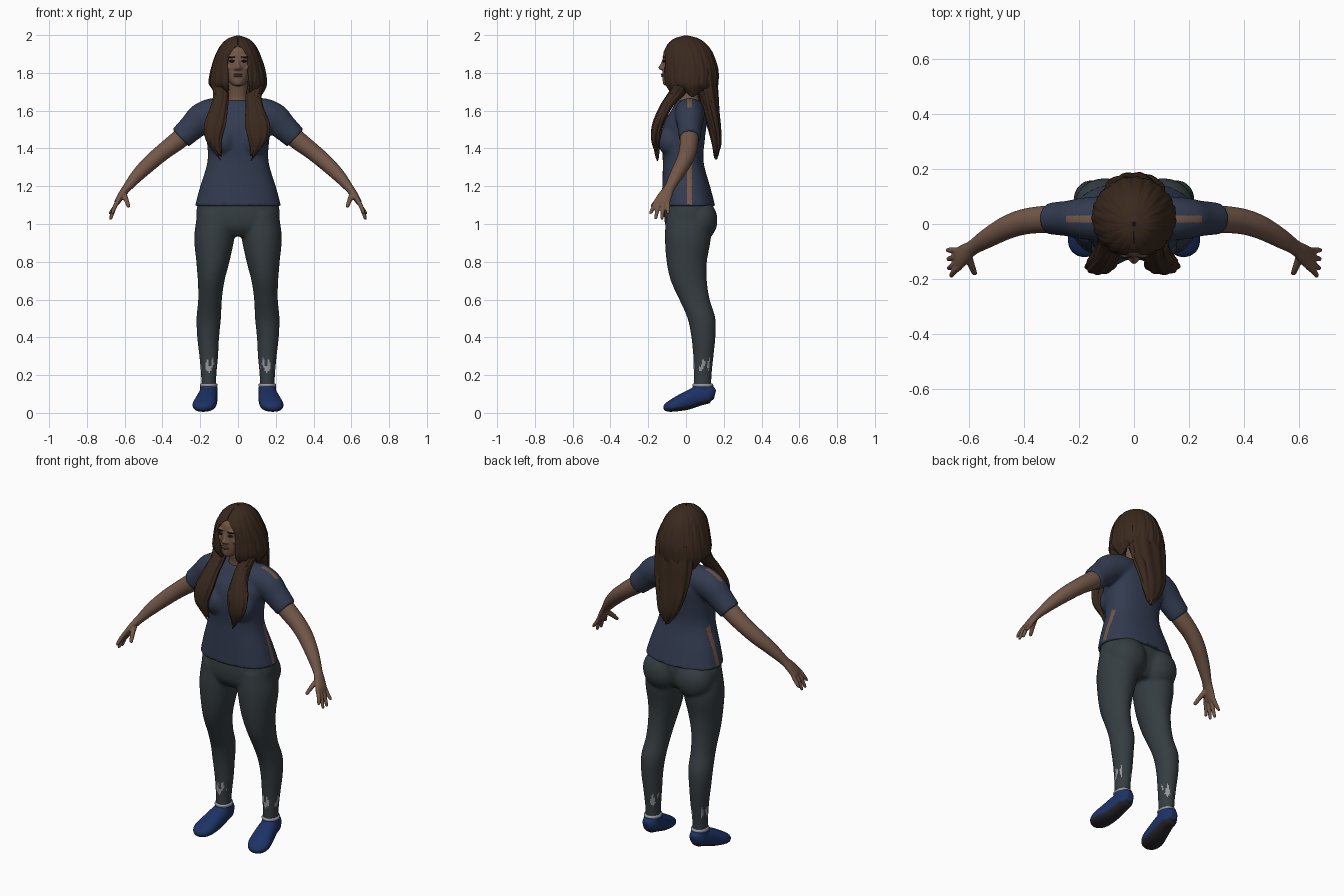
import bpy, bmesh, math, random
from mathutils import Vector, Matrix

if "Cube" in bpy.data.objects:
    bpy.data.objects.remove(bpy.data.objects["Cube"])

random.seed(4)


def material(name, r, g, b):
    m = bpy.data.materials.new(name)
    m.diffuse_color = (r, g, b, 1)
    m.use_nodes = True
    m.node_tree.nodes["Principled BSDF"].inputs["Base Color"].default_value = m.diffuse_color
    return m


SKIN = material("skin", .17, .095, .065)
SHIRT = material("shirt_blue", .032, .044, .08)
PANTS = material("legging_grey", .036, .047, .053)
HAIR = material("hair_brown", .042, .022, .013)
SHOE = material("shoe_blue", .012, .032, .13)
SOLE = material("sole_dark", .02, .02, .025)
TRIM = material("light_grey", .3, .3, .34)
DARK = material("eye_dark", .01, .008, .007)
LIP = material("lip", .15, .06, .05)


def spline(keys, steps):
    """Smooth (Catmull-Rom) interpolation through tuples."""
    out = []
    for i in range(len(keys) - 1):
        p = [keys[max(0, min(len(keys) - 1, i + d))] for d in (-1, 0, 1, 2)]
        for s in range(steps):
            t = s / steps
            out.append([.5 * (2 * b + (c - a) * t + (2 * a - 5 * b + 4 * c - d) * t * t
                              + (3 * b - a - 3 * c + d) * t ** 3) for a, b, c, d in zip(*p)])
    return out + [list(keys[-1])]


def loft(bm, keys, side=1, flat=False, ref=(0, 1, 0), n=24, steps=6, power=1, ridge=0, waves=9):
    """Closed tube through rings (x, y, z, half width, half depth along ref)."""
    pts, ref, rings = spline(keys, steps), Vector(ref), []
    for i, (x, y, z, a, b) in enumerate(pts):
        a, b = max(a, .002), max(b, .002)
        t = Vector(pts[min(i + 1, len(pts) - 1)][:3]) - Vector(pts[max(i - 1, 0)][:3])
        t = Vector((0, 0, 1)) if flat else t.normalized()
        v = (ref - t * ref.dot(t)).normalized()
        u = t.cross(v)
        ring = []
        for k in range(n):
            th = 2 * math.pi * k / n
            c, s = math.cos(th), math.sin(th)
            f = 1 + ridge * math.cos(waves * th + i * .12)
            p = Vector((x, y, z)) + u * a * f * math.copysign(abs(c) ** power, c) \
                + v * b * f * math.copysign(abs(s) ** power, s)
            ring.append(bm.verts.new((p.x * side, p.y, p.z)))
        rings.append(ring)
    for r, q in zip(rings, rings[1:]):
        for k in range(n):
            bm.faces.new((r[k], r[(k + 1) % n], q[(k + 1) % n], q[k]))
    bm.faces.new(rings[0])
    bm.faces.new(rings[-1])


def ball(bm, c, r):
    bmesh.ops.create_uvsphere(bm, u_segments=24, v_segments=14, radius=1,
                              matrix=Matrix.Translation(c) @ Matrix.Diagonal((*r, 1)))


def finish(bm, name, mat, voxel=0, smooth=4, paint=None, paint_mat=None):
    """Turn a bmesh into an object; optionally fuse its volumes and paint faces."""
    bmesh.ops.recalc_face_normals(bm, faces=bm.faces)
    me = bpy.data.meshes.new(name)
    bm.to_mesh(me)
    bm.free()
    ob = bpy.data.objects.new(name, me)
    bpy.context.collection.objects.link(ob)
    if voxel:
        rm = ob.modifiers.new("fuse", 'REMESH')
        rm.mode, rm.voxel_size = 'VOXEL', voxel
        sm = ob.modifiers.new("soften", 'SMOOTH')
        sm.factor, sm.iterations = .5, smooth
        dg = bpy.context.evaluated_depsgraph_get()
        ob_mesh = bpy.data.meshes.new_from_object(ob.evaluated_get(dg))
        ob.modifiers.clear()
        ob.data = ob_mesh
    ob.data.materials.clear()
    ob.data.materials.append(mat)
    if paint:
        ob.data.materials.append(paint_mat)
    for p in ob.data.polygons:
        p.use_smooth = True
        p.material_index = 1 if paint and paint(p.center, p.normal) else 0
    return ob


# Shirt: torso, bust and sleeves, with a shoulder stripe
bm = bmesh.new()
loft(bm, [(0, .013, 1.095, .228, .142), (0, .002, 1.19, .203, .128), (0, -.015, 1.33, .162, .108),
          (0, -.015, 1.45, .166, .115), (0, -.002, 1.54, .178, .112), (0, .015, 1.61, .15, .088),
          (0, .02, 1.655, .085, .068)], flat=True, power=.86, n=40)
for s in (1, -1):
    ball(bm, (s * .08, -.075, 1.44), (.078, .075, .085))
    loft(bm, [(.03, .02, 1.59, .06, .07), (.12, .02, 1.59, .078, .08), (.19, .02, 1.56, .082, .075),
              (.24, .02, 1.515, .072, .065), (.305, .02, 1.455, .063, .058)], s)
finish(bm, "shirt", SHIRT, .009, 6,
       lambda c, n: n.z > .2 and abs(c.y - .018) < .011 and .15 < abs(c.x) < .25, SKIN)

# Leggings: pelvis, buttocks and legs, with pale patches at the ankles
bm = bmesh.new()
loft(bm, [(0, .012, 1.14, .205, .12), (0, .012, 1.05, .222, .128), (0, .01, .98, .2, .115),
          (0, .01, .935, .1, .08)], flat=True, power=.88, n=40)
for s in (1, -1):
    ball(bm, (s * .105, .07, 1.02), (.112, .097, .115))
    loft(bm, [(.11, .01, 1.06, .105, .115), (.125, .01, .93, .107, .122), (.133, .004, .8, .088, .107),
              (.142, .015, .7, .071, .096), (.148, .045, .6, .063, .081), (.155, .082, .5, .065, .074),
              (.158, .092, .4, .058, .064), (.155, .092, .3, .05, .054), (.155, .088, .2, .041, .048),
              (.155, .088, .12, .04, .046)], s, flat=True)


def patch(c, n):
    th = math.atan2(c.y - .09, abs(c.x) - .155)
    lo, hi = .235 + .02 * math.sin(5 * th), .265 + .025 * math.sin(9 * th + 1)
    return lo < c.z < hi and math.sin(3 * th + 1) > -.3


finish(bm, "leggings", PANTS, .009, 6, patch, TRIM)

for s, tag in ((1, "left"), (-1, "right")):
    # Shoe with dark sole and pale ankle collar
    bm = bmesh.new()
    loft(bm, [(.155, .153, .095, .02, .025), (.155, .125, .1, .042, .048), (.158, .07, .09, .05, .052),
              (.168, 0, .063, .058, .048), (.18, -.06, .042, .062, .036), (.187, -.1, .029, .045, .024),
              (.19, -.118, .024, .016, .01)], s, ref=(0, 0, 1), power=.85)
    loft(bm, [(.156, .08, .08, .046, .06), (.155, .088, .12, .046, .056), (.155, .09, .148, .045, .053)],
         s, flat=True)
    finish(bm, "shoe_" + tag, SHOE, .005, 4, lambda c, n: n.z < -.45, SOLE)
    bm = bmesh.new()
    loft(bm, [(.155, .089, .138, .045, .053), (.155, .089, .147, .0475, .056), (.155, .089, .155, .043, .051)],
         s, flat=True, steps=3)
    finish(bm, "shoe_collar_" + tag, TRIM)

    # Arm, palm, fingers and thumb
    bm = bmesh.new()
    loft(bm, [(.2, .02, 1.55, .05, .05), (.3, .018, 1.457, .051, .05), (.39, .01, 1.387, .045, .047),
              (.46, -.012, 1.328, .042, .043), (.53, -.05, 1.26, .035, .036), (.585, -.085, 1.195, .024, .028),
              (.612, -.105, 1.16, .02, .035), (.637, -.125, 1.12, .016, .042), (.645, -.13, 1.105, .01, .036)], s)
    tips = [(-.187, 1.06, .664), (-.16, 1.034, .672), (-.127, 1.032, .674), (-.095, 1.058, .676)]
    for i, (ty, tz, tx) in enumerate(tips):
        by = -.156 + i * .02
        loft(bm, [(.634, by, 1.125, .012, .012), (.653, (by + ty) / 2, 1.09, .0115, .0115),
                  (tx, ty, tz, .009, .009), (tx + .001, ty, tz - .006, .005, .005)], s, n=12, steps=4)
    loft(bm, [(.605, -.11, 1.16, .016, .016), (.592, -.148, 1.128, .013, .014), (.58, -.178, 1.096, .01, .01),
              (.578, -.184, 1.09, .005, .005)], s, n=12, steps=4)
    finish(bm, "arm_" + tag, SKIN, .0045, 4)

    # Eye and brow
    bm = bmesh.new()
    ball(bm, (s * .032, -.116, 1.862), (.015, .008, .006))
    ball(bm, (s * .034, -.119, 1.884), (.02, .007, .004))
    finish(bm, "eye_and_brow_" + tag, DARK)

# Head and neck
bm = bmesh.new()
loft(bm, [(0, -.085, 1.732, .025, .028), (0, -.065, 1.752, .047, .058), (0, -.045, 1.795, .066, .08),
          (0, -.025, 1.865, .078, .098), (0, -.02, 1.925, .075, .093), (0, -.01, 1.968, .04, .05)], flat=True)
loft(bm, [(0, .015, 1.58, .1, .07), (0, .015, 1.65, .062, .058), (0, .005, 1.7, .052, .054),
          (0, -.01, 1.79, .052, .06)], flat=True)
loft(bm, [(0, -.113, 1.88, .009, .01), (0, -.122, 1.85, .01, .012), (0, -.131, 1.828, .015, .015),
          (0, -.125, 1.815, .014, .01)], flat=True, n=14)
for s in (1, -1):
    ball(bm, (s * .014, -.124, 1.823), (.009, .011, .008))
    ball(bm, (s * .03, -.108, 1.888), (.026, .015, .008))
    ball(bm, (s * .042, -.09, 1.83), (.022, .022, .018))
ball(bm, (0, -.105, 1.748), (.022, .018, .015))
finish(bm, "head", SKIN, .0045, 3)

bm = bmesh.new()
for z in (1.783, 1.792):
    ball(bm, (0, -.122, z), (.023, .011, .006))
finish(bm, "lips", LIP)

# Hair cap with face opening, centre parting and strand grooves
bm = bmesh.new()
rings, N = [], 150
for z, cy, rx, ry in spline([(1.69, .035, .12, .122), (1.74, .025, .152, .145), (1.82, .022, .143, .147),
                             (1.9, .01, .116, .134), (1.95, .006, .088, .104), (1.982, .003, .053, .064),
                             (1.998, 0, .006, .008)], 6):
    w = .056 * math.sqrt(max(0, min(1, (1.94 - z) / .06)))
    a = math.asin(min(.95, w / rx))
    ring = []
    for k in range(N + 1):
        th = a + .015 + (2 * math.pi - 2 * a - .03) * k / N
        f = 1 + .012 * math.sin(19 * th + 14 * z) + .008 * math.sin(37 * th - 20 * z)
        drop = .018 * math.sin(7 * th) * max(0, (1.74 - z) / .05)
        ring.append(bm.verts.new((rx * f * math.sin(th), cy - ry * f * math.cos(th), z + drop)))
    rings.append(ring)
for r, q in zip(rings, rings[1:]):
    for k in range(N):
        bm.faces.new((r[k], r[k + 1], q[k + 1], q[k]))
cap = finish(bm, "hair_cap", HAIR)
sol = cap.modifiers.new("thickness", 'SOLIDIFY')
sol.thickness, sol.offset = .018, -1


def lock(name, keys, side, strands):
    """A main hair lock plus thin strands running along it."""
    bm = bmesh.new()
    loft(bm, keys, side, flat=True, n=54, ridge=.06)
    for i in range(strands):
        o = (i + .5) / strands * 2 - 1
        lift = random.uniform(-.02, .02)
        loft(bm, [(x + o * a * .85, y + random.uniform(-.3, .3) * b, z + lift * j / 3, a * .3, b * .65)
                  for j, (x, y, z, a, b) in enumerate(keys[1:])], side, flat=True, n=14, steps=5)
    finish(bm, name, HAIR)


# Long locks: one behind, one over each shoulder
lock("hair_back", [(0, .105, 1.82, .11, .05), (0, .115, 1.7, .115, .055), (0, .132, 1.6, .105, .045),
                   (0, .152, 1.5, .085, .034), (.01, .162, 1.42, .058, .024), (.02, .157, 1.36, .018, .01)], 1, 5)
front = [(.105, 0, 1.76, .04, .05), (.09, -.05, 1.69, .04, .045), (.1, -.105, 1.62, .045, .035),
         (.12, -.147, 1.53, .055, .03), (.128, -.16, 1.45, .042, .024), (.108, -.154, 1.39, .022, .014),
         (.09, -.15, 1.36, .006, .005)]
lock("hair_front_right", front, -1, 4)
lock("hair_front_left", [(x - .006 * i * (i < 5) - .02 * (i > 4), y, z, a + .008 * (i in (3, 4)), b)
                         for i, (x, y, z, a, b) in enumerate(front)], 1, 4)
